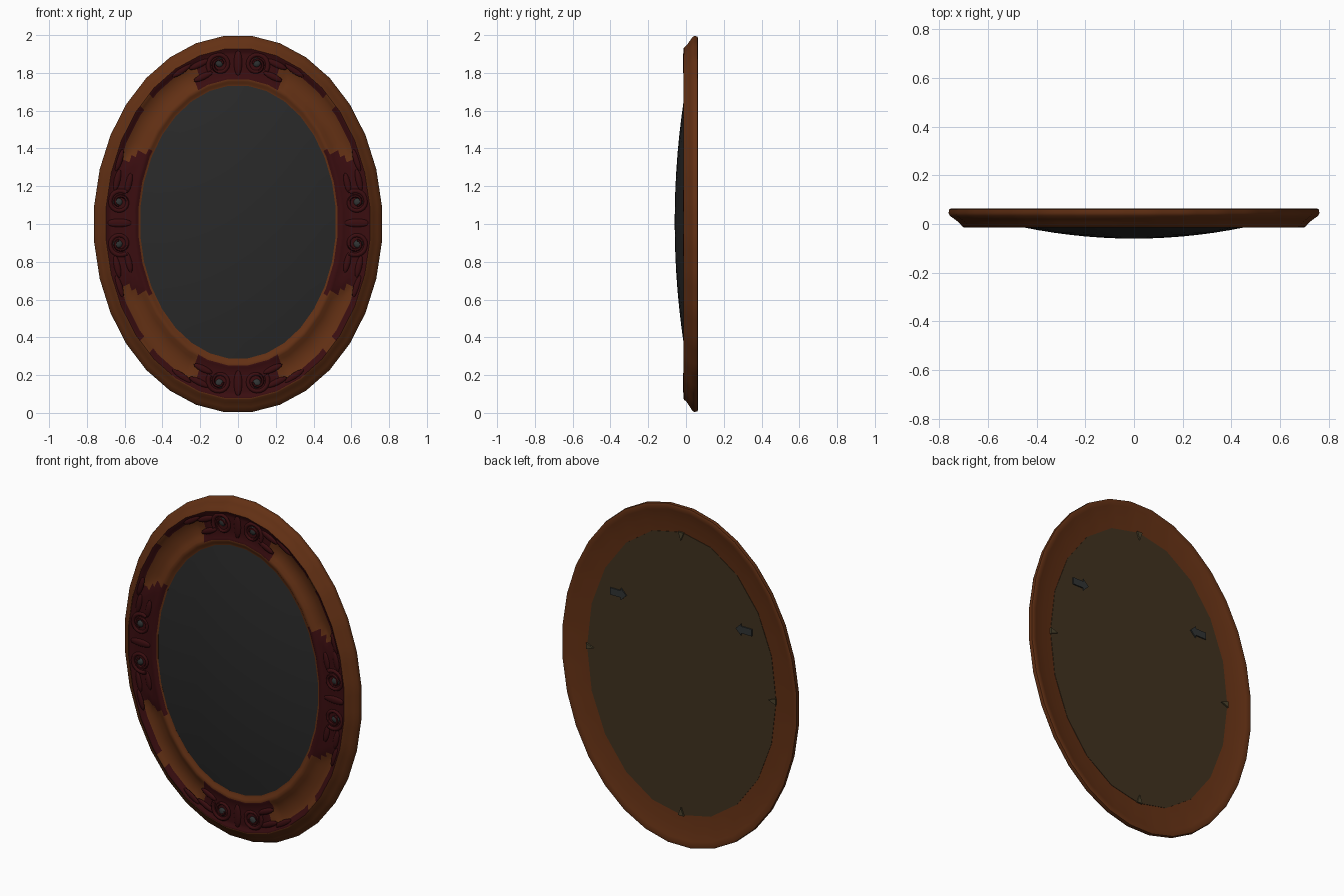
import bpy, bmesh, math
from mathutils import Vector

if "Cube" in bpy.data.objects:
    bpy.data.objects.remove(bpy.data.objects["Cube"])

def mat(name, rgb):
    m = bpy.data.materials.new(name)
    m.diffuse_color = (*rgb, 1)
    m.use_nodes = True
    m.node_tree.nodes["Principled BSDF"].inputs["Base Color"].default_value = m.diffuse_color
    return m

WOOD = mat("orange_brown_wood", (0.125, 0.03, 0.007))
RED = mat("dark_red_carving", (0.042, 0.004, 0.005))
GLASS = mat("dark_mirror_glass", (0.022, 0.022, 0.022))
BOARD = mat("brown_backing_board", (0.052, 0.032, 0.014))
METAL = mat("dark_grey_metal", (0.03, 0.034, 0.034))
BRASS = mat("dull_brass", (0.07, 0.055, 0.025))

def make(name, verts, faces, mats, smooth=40):
    me = bpy.data.meshes.new(name)
    me.from_pydata(verts, [], faces)
    for m in mats:
        me.materials.append(m)
    bm = bmesh.new()
    bm.from_mesh(me)
    bmesh.ops.recalc_face_normals(bm, faces=bm.faces)
    bm.to_mesh(me)
    bm.free()
    ob = bpy.data.objects.new(name, me)
    bpy.context.collection.objects.link(ob)
    if smooth:
        bpy.ops.object.select_all(action='DESELECT')
        ob.select_set(True)
        bpy.context.view_layer.objects.active = ob
        bpy.ops.object.shade_smooth_by_angle(angle=math.radians(smooth))
    return ob

def oval(theta, t):
    """Point on the frame: t = 0 outer edge, t = 1 glass edge; theta from the top."""
    return Vector(((0.765 - 0.245 * t) * math.sin(theta), 0,
                   1.0 + 0.01 * t + (1.0 - 0.275 * t) * math.cos(theta)))

SIDES, SUB = 32, 4
STEP = 2 * math.pi / SIDES

def oval_poly(j, t):
    """Point along the 32-sided oval, with straight runs between corners."""
    i, s = divmod(j, SUB)
    a, b = oval((i + 0.5) * STEP, t), oval((i + 1.5) * STEP, t)
    return a.lerp(b, s / SUB)

def axis_dist(deg):
    """Degrees to the nearest carving, and whether that carving is at the side."""
    k = round(deg / 90)
    return abs(deg - 90 * k), k % 2 == 1

def is_carved(deg, t):
    d, side = axis_dist(deg)
    if 0.25 < t < 0.36:
        return d < 43
    if 0.36 <= t < 0.86:
        return d < (14 + 18 * t if side else 17 + 6 * t)
    if 0.86 <= t < 0.97:
        return side and d < 30
    return False

# moulded frame, hollow behind
profile = [(0.66, 0.038), (0.35, 0.046), (0.14, 0.058), (0.05, 0.064), (0.01, 0.06), (0, 0.045),
           (0.02, 0.034), (0.1, 0.02), (0.18, 0.005), (0.23, -0.01), (0.26, -0.014),
           (0.29, -0.012), (0.33, -0.003), (0.38, 0.004), (0.47, 0.012), (0.57, 0.014),
           (0.67, 0.011), (0.76, 0.002), (0.83, -0.01), (0.87, -0.013), (0.92, -0.01),
           (0.96, -0.002), (1.0, 0.0), (1.0, 0.02)]
N, P = SIDES * SUB, len(profile)
verts, faces = [], []
for j in range(N):
    deg = math.degrees((j / SUB + 0.5) * STEP)
    for k, (t, y) in enumerate(profile):
        p = oval_poly(j, t)
        if k > 11 and 0.3 < t < 0.86 and is_carved(deg, max(t, 0.37)):
            y = min(y, -0.004)
        p.y = y
        verts.append(p)
for j in range(N):
    for k in range(P - 1):
        n = (j + 1) % N
        faces.append((j * P + k, j * P + k + 1, n * P + k + 1, n * P + k))
frame = make("oval_frame", verts, faces, [WOOD, RED])
for f in frame.data.polygons:
    j, k = divmod(f.index, P - 1)
    t = (profile[k][0] + profile[k + 1][0]) / 2
    deg = math.degrees(((j + 0.5) / SUB + 0.5) * STEP)
    f.material_index = int(k > 8 and is_carved(deg, t))

# bulging glass
verts, faces, R = [Vector((0, -0.06, 1.01))], [], 8
for r in range(1, R + 1):
    q = r / R * 1.01
    for i in range(SIDES):
        a = (i + 0.5) * STEP
        verts.append((0.52 * q * math.sin(a), -0.06 + 0.06 * q * q, 1.01 + 0.725 * q * math.cos(a)))
for i in range(SIDES):
    n = (i + 1) % SIDES
    faces.append((0, 1 + i, 1 + n))
    for r in range(R - 1):
        b = 1 + r * SIDES
        faces.append((b + i, b + SIDES + i, b + SIDES + n, b + n))
make("domed_glass", verts, faces, [GLASS])

# flat plates, extruded from an outline in x and z
def plate(name, pts, y0, y1, m):
    n = len(pts)
    v = [(x, y, z) for y in (y0, y1) for x, z in pts]
    f = [tuple(range(n)), tuple(range(n, 2 * n))]
    f += [(i, (i + 1) % n, n + (i + 1) % n, n + i) for i in range(n)]
    return make(name, v, f, [m], 0)

board = [oval(i * math.pi / 10, 0.62) for i in range(20)]
plate("backing_board", [(p.x, p.z) for p in board], 0.03, 0.041, BOARD)

# hangers and retaining tabs on the back
for s, side in ((-1, "left"), (1, "right")):
    shape = [(0.46, 1.35), (0.46, 1.39), (0.39, 1.39), (0.39, 1.405), (0.355, 1.37), (0.39, 1.335), (0.39, 1.35)]
    plate("hanger_" + side, [(s * x, z) for x, z in shape], 0.04, 0.048, METAL)
for i in range(4):
    a = i * math.pi / 2
    c, d = oval(a, 0.66), Vector((math.sin(a), 0, math.cos(a)))
    e = Vector((d.z, 0, -d.x))
    tri = [c + d * 0.012 + e * 0.018, c + d * 0.012 - e * 0.018, c - d * 0.035]
    plate("retaining_tab_%d" % i, [(p.x, p.z) for p in tri], 0.04, 0.05, BRASS)

# carved ornament: scrolls, leaves and beads
def blob(name, c, along, length, width, depth, m):
    """Flattened ellipsoid, long axis along a direction in the x-z plane."""
    across = Vector((along.z, 0, -along.x))
    v, f = [], []
    for r in range(7):
        lat = math.pi * (r + 0.02) / 6.04
        for i in range(10):
            a = i * math.pi / 5
            v.append(c + along * (length * math.cos(lat)) + across * (width * math.sin(lat) * math.cos(a))
                     + Vector((0, depth * math.sin(lat) * math.sin(a), 0)))
    for r in range(6):
        f += [(r * 10 + i, r * 10 + (i + 1) % 10, r * 10 + 10 + (i + 1) % 10, r * 10 + 10 + i) for i in range(10)]
    return make(name, v, f, [m], 60)

def scroll(name, c, out, along):
    """Spiral tube that thins toward its eye."""
    v, f, n, S = [], [], 28, 6
    for i in range(n):
        u = i / (n - 1)
        a = -0.6 + u * 3.1 * math.pi
        d = along * math.cos(a) + out * math.sin(a)
        p = c + d * (0.062 - 0.042 * u)
        w = 0.012 - 0.005 * u
        for k in range(S):
            b = 2 * math.pi * k / S
            v.append(p + d * (w * math.cos(b)) + Vector((0, -0.004 + 0.009 * math.sin(b), 0)))
    for i in range(n - 1):
        f += [(i * S + k, i * S + (k + 1) % S, i * S + S + (k + 1) % S, i * S + S + k) for k in range(S)]
    f += [tuple(range(S)), tuple(range((n - 1) * S, n * S))]
    make(name, v, f, [RED], 60)

for q in range(4):
    a = q * math.pi / 2
    side = q % 2 == 1
    spread = math.radians(7.5 if side else 9)
    out = Vector((math.sin(a), 0, math.cos(a)))
    tag = ("top", "right", "bottom", "left")[q]
    mid = oval(a, 0.55)
    mid.y = -0.005
    blob("shell_" + tag, mid, out, 0.07, 0.022, 0.009, RED)
    for s in (-1, 1):
        along = Vector((out.z, 0, -out.x)) * s
        c = oval(a + s * spread, 0.55)
        c.y = -0.003
        name = tag + ("_a" if s < 0 else "_b")
        scroll("scroll_" + name, c, out, along)
        blob("eye_" + name, c + out * 0.012, along, 0.022, 0.026, 0.01, METAL)
        blob("bead_" + name, c - along * 0.02 - out * 0.035, along, 0.009, 0.009, 0.01, WOOD)
        # leaves sweeping away from the scroll
        for t, off, ln in ((0.42, 2.0, 0.06), (0.68, 2.0, 0.055), (0.36, 2.9, 0.06)):
            th = a + s * spread * off
            p, r = oval(th, t), oval(th + s * 0.05, t)
            p.y = r.y = -0.004
            blob("leaf_" + name, p, (r - p).normalized(), ln, 0.017, 0.009, RED)
